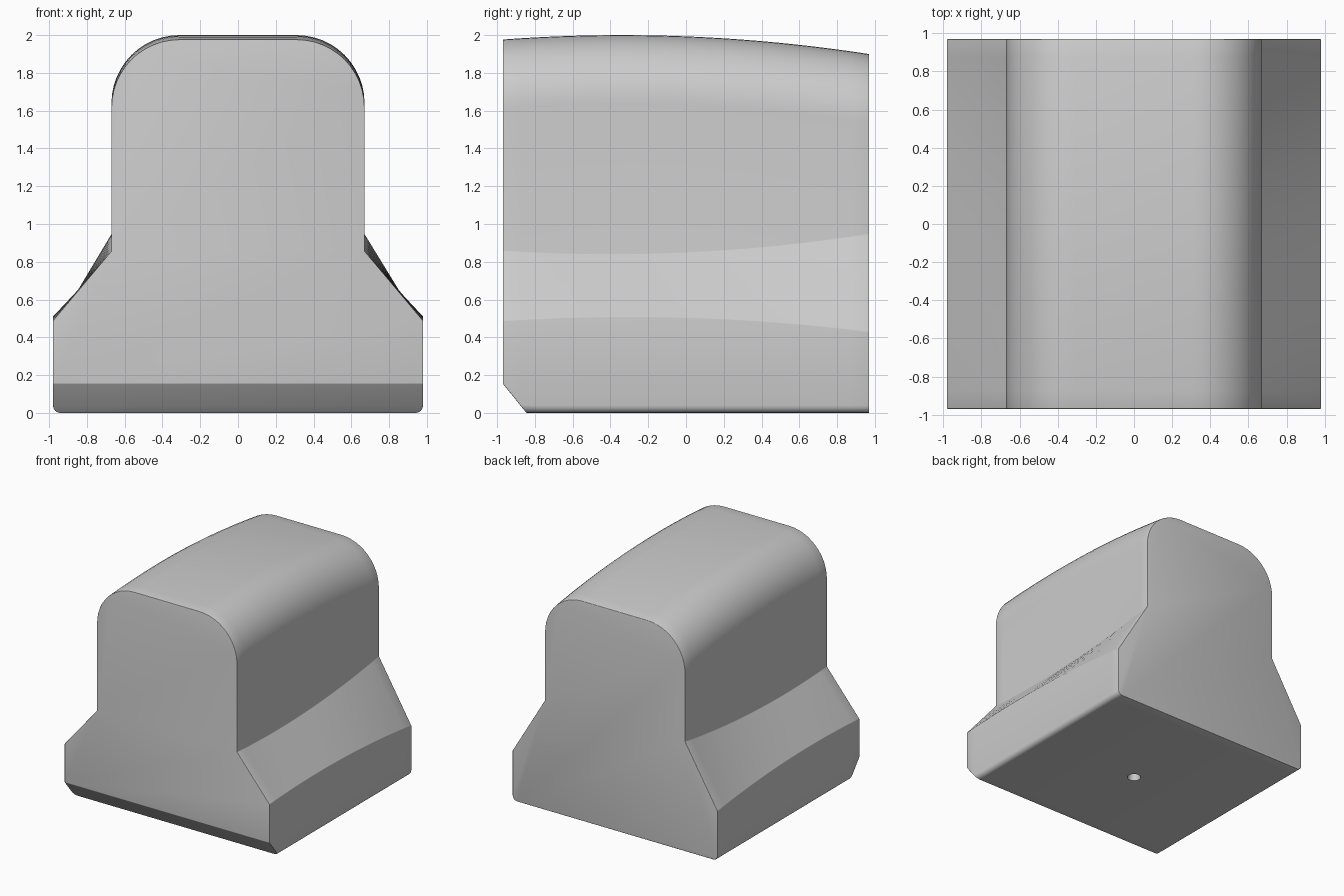
import bpy, bmesh
from math import sin, cos, pi
from mathutils import Matrix

if "Cube" in bpy.data.objects:
    bpy.data.objects.remove(bpy.data.objects["Cube"])

W, N, L, R, B = 0.98, 0.67, 0.97, 0.36, 0.04   # base/neck half width, half depth, top and bottom radii


def section(y):
    """Outline across the body at depth y, right half mirrored to the left."""
    top = 2.0 - 0.0585 * (y + 0.34) ** 2
    low = 0.51 - 0.05 * (y + 0.3) ** 2
    high = 0.838 + 0.058 * (y + 0.4) ** 2
    half = [(W - B + B * sin(a), B - B * cos(a)) for a in [i * pi / 8 for i in range(5)]]
    half += [(W, low), (N, high)]
    half += [(N - R + R * cos(a), top - R + R * sin(a)) for a in [i * pi / 24 for i in range(13)]]
    return [(x, y, z) for x, z in half] + [(-x, y, z) for x, z in reversed(half)]


# Body lofted front to back through the changing outline
bm = bmesh.new()
rings = [[bm.verts.new(p) for p in section(-L + 2 * L * i / 20)] for i in range(21)]
n = len(rings[0])
for a, b in zip(rings, rings[1:]):
    for i in range(n):
        j = (i + 1) % n
        bm.faces.new((a[i], a[j], b[j], b[i]))
bm.faces.new(rings[0])
bm.faces.new(rings[-1])

# Chamfer along the bottom front edge
cut = bmesh.ops.bisect_plane(bm, geom=bm.verts[:] + bm.edges[:] + bm.faces[:],
                             plane_co=(0, -L, 0.155), plane_no=(0, -0.155, -0.125), clear_outer=True)
bmesh.ops.edgenet_fill(bm, edges=[e for e in cut["geom_cut"] if isinstance(e, bmesh.types.BMEdge)])
bmesh.ops.recalc_face_normals(bm, faces=bm.faces[:])
mesh = bpy.data.meshes.new("body")
bm.to_mesh(mesh)
bm.free()
body = bpy.data.objects.new("body", mesh)
bpy.context.collection.objects.link(body)

# Small tapered hole in the middle of the underside
bm = bmesh.new()
bmesh.ops.create_cone(bm, cap_ends=True, segments=16, radius1=0.06, radius2=0.025, depth=0.16,
                      matrix=Matrix.Translation((0, 0, 0.06)))
mesh = bpy.data.meshes.new("hole_cutter")
bm.to_mesh(mesh)
bm.free()
cutter = bpy.data.objects.new("hole_cutter", mesh)
bpy.context.collection.objects.link(cutter)
cutter.hide_render = True

# Softened edges, then the hole
bevel = body.modifiers.new("soft_edges", "BEVEL")
bevel.width, bevel.segments, bevel.limit_method, bevel.angle_limit = 0.015, 3, "ANGLE", 0.5
hole = body.modifiers.new("hole", "BOOLEAN")
hole.operation, hole.object = "DIFFERENCE", cutter
bpy.context.view_layer.objects.active = body
body.select_set(True)
for m in ("soft_edges", "hole"):
    bpy.ops.object.modifier_apply(modifier=m)
bpy.data.objects.remove(cutter)
bpy.ops.object.shade_smooth_by_angle(angle=0.6)
